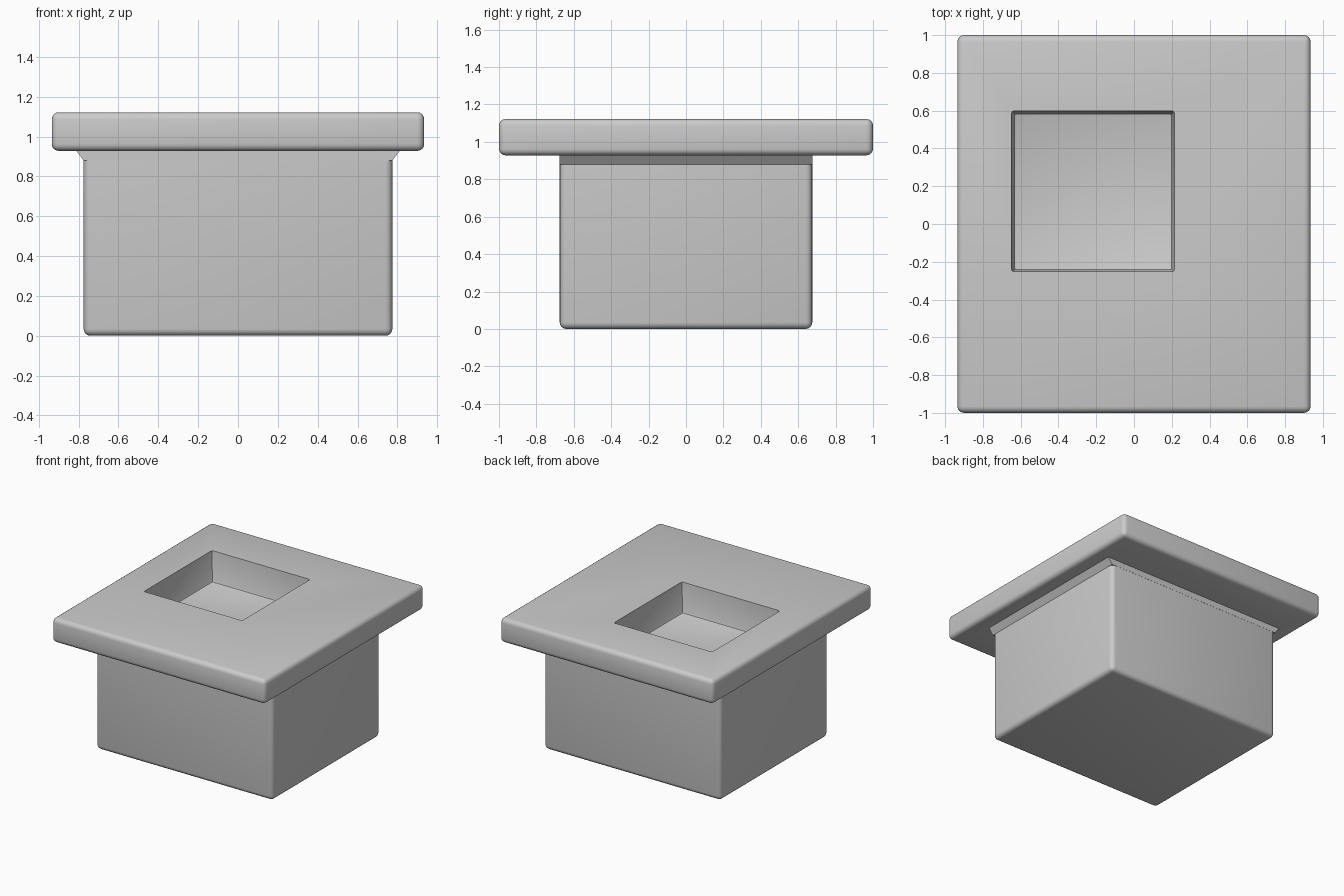
import bpy, bmesh

if "Cube" in bpy.data.objects:
    bpy.data.objects.remove(bpy.data.objects["Cube"])


def frustum(name, bottom, top, z0, z1, bevel=0.0, segments=4):
    """Box-like solid; bottom/top are (x0, x1, y0, y1) rectangles."""
    bm = bmesh.new()
    rings = []
    for (x0, x1, y0, y1), z in ((bottom, z0), (top, z1)):
        rings.append([bm.verts.new((x, y, z)) for x, y in
                      ((x0, y0), (x1, y0), (x1, y1), (x0, y1))])
    low, high = rings
    bm.faces.new(low[::-1])
    bm.faces.new(high)
    for i in range(4):
        j = (i + 1) % 4
        bm.faces.new((low[i], low[j], high[j], high[i]))
    if bevel:
        bmesh.ops.bevel(bm, geom=bm.edges[:], offset=bevel, segments=segments,
                        profile=0.5, affect='EDGES')
    bmesh.ops.recalc_face_normals(bm, faces=bm.faces[:])
    mesh = bpy.data.meshes.new(name)
    bm.to_mesh(mesh)
    bm.free()
    obj = bpy.data.objects.new(name, mesh)
    bpy.context.collection.objects.link(obj)
    return obj


def combine(target, other, operation):
    mod = target.modifiers.new(operation.title(), 'BOOLEAN')
    mod.object = other
    mod.operation = operation
    mod.solver = 'EXACT'
    bpy.context.view_layer.objects.active = target
    bpy.ops.object.modifier_apply(modifier=mod.name)
    bpy.data.objects.remove(other)


# Rounded block base
body_rect = (-0.775, 0.775, -0.675, 0.675)
block = frustum("pedestal_block", body_rect, body_rect, 0.0, 0.92, 0.035)

# Collar that flares outward on the left and right only
collar = frustum("collar", (-0.775, 0.775, -0.676, 0.676),
                 (-0.825, 0.825, -0.676, 0.676), 0.88, 0.945)

# Wide overhanging slab
slab_rect = (-0.935, 0.935, -1.0, 1.0)
slab = frustum("top_slab", slab_rect, slab_rect, 0.928, 1.122, 0.035)

# Off-centre square pocket, slightly tapered
pocket = frustum("pocket_cutter", (-0.635, 0.202, -0.245, 0.585),
                 (-0.652, 0.217, -0.255, 0.603), 0.88, 1.2, 0.012, 2)
pocket.hide_render = True

combine(block, collar, 'UNION')
combine(block, slab, 'UNION')
combine(block, pocket, 'DIFFERENCE')

# Smooth rounded edges, sharp joints
bpy.ops.object.select_all(action='DESELECT')
block.select_set(True)
bpy.context.view_layer.objects.active = block
bpy.ops.object.shade_smooth_by_angle(angle=0.6)
